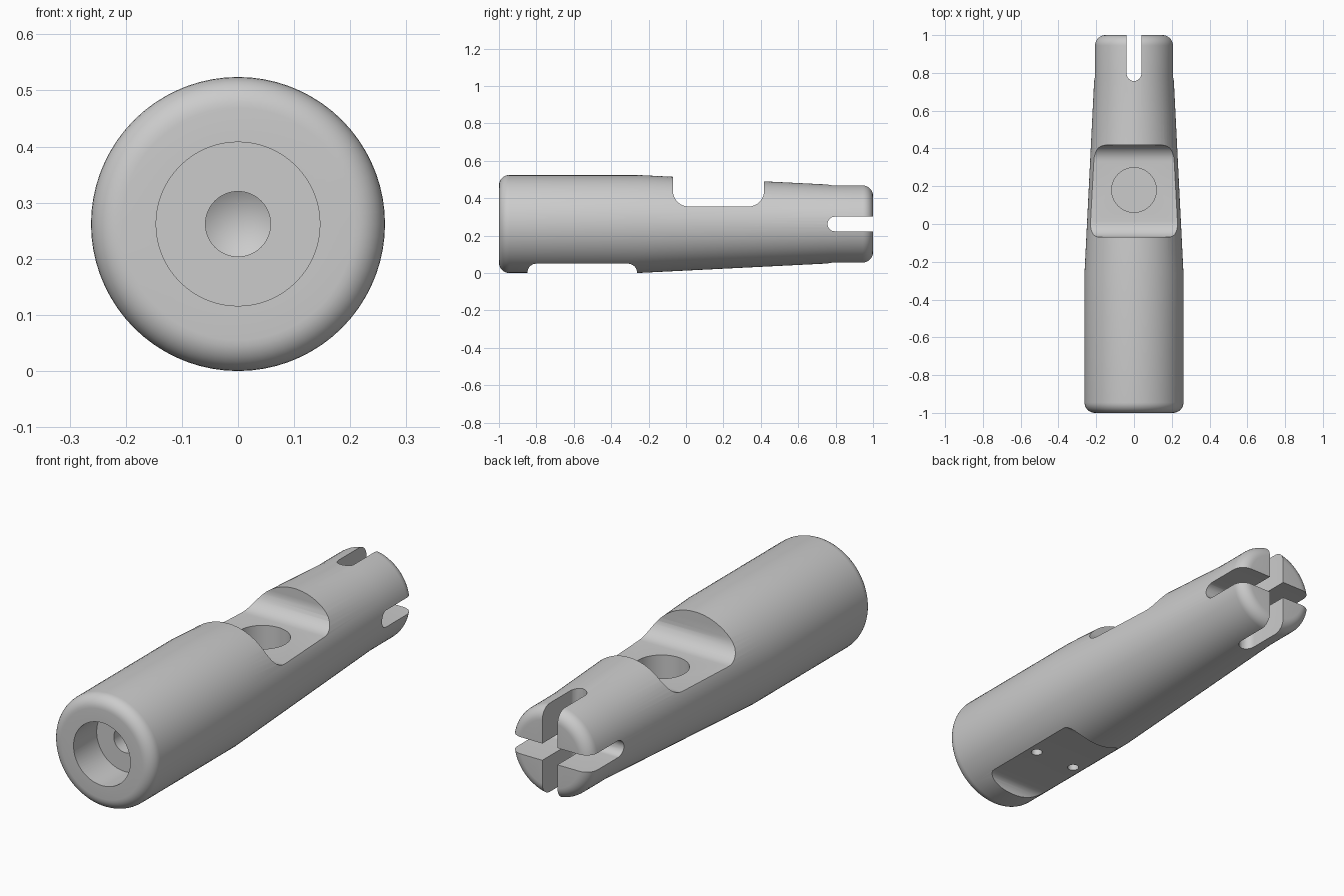
import bpy, bmesh, math
from mathutils import Matrix, Vector

if "Cube" in bpy.data.objects:
    bpy.data.objects.remove(bpy.data.objects["Cube"])

AXIS_Z = 0.262
SEG = 72


def finish(name, bm):
    bmesh.ops.remove_doubles(bm, verts=bm.verts, dist=1e-6)
    bmesh.ops.recalc_face_normals(bm, faces=bm.faces)
    me = bpy.data.meshes.new(name)
    bm.to_mesh(me)
    bm.free()
    ob = bpy.data.objects.new(name, me)
    bpy.context.collection.objects.link(ob)
    return ob


def arc(cx, cy, r, a0, a1, n=8):
    return [(cx + r * math.cos(math.radians(a0 + (a1 - a0) * i / n)),
             cy + r * math.sin(math.radians(a0 + (a1 - a0) * i / n))) for i in range(n + 1)]


def lathe(name, profile, seg=SEG):
    """Revolve (y, radius) points, running from axis to axis, about the long axis."""
    bm = bmesh.new()
    vs = [bm.verts.new((0, y, AXIS_Z + r)) for y, r in profile]
    es = [bm.edges.new(p) for p in zip(vs, vs[1:])]
    bmesh.ops.spin(bm, geom=vs + es, cent=(0, 0, AXIS_Z), axis=(0, 1, 0),
                   angle=math.tau, steps=seg, use_merge=True)
    return finish(name, bm)


def prism(name, outline, half, across="x"):
    """Extrude an outline: (y, z) along x, or (y, x) along z."""
    bm = bmesh.new()
    if across == "x":
        pts, move = [(-half, a, b) for a, b in outline], Vector((2 * half, 0, 0))
    else:
        pts, move = [(b, a, AXIS_Z - half) for a, b in outline], Vector((0, 0, 2 * half))
    face = bm.faces.new([bm.verts.new(p) for p in pts])
    ext = bmesh.ops.extrude_face_region(bm, geom=[face])
    bmesh.ops.translate(bm, vec=move, verts=[v for v in ext["geom"] if isinstance(v, bmesh.types.BMVert)])
    return finish(name, bm)


def drill(name, x, y, r, z0, z1, seg):
    bm = bmesh.new()
    bmesh.ops.create_cone(bm, cap_ends=True, segments=seg, radius1=r, radius2=r, depth=z1 - z0,
                          matrix=Matrix.Translation((x, y, (z0 + z1) / 2)))
    return finish(name, bm)


def cut(target, cutter):
    mod = target.modifiers.new("cut", "BOOLEAN")
    mod.operation, mod.solver, mod.object = "DIFFERENCE", "EXACT", cutter
    bpy.context.view_layer.objects.active = target
    bpy.ops.object.modifier_apply(modifier=mod.name)
    bpy.data.objects.remove(cutter)


# Tapered round handle with rounded ends
F = 0.055
handle = lathe("handle_body",
               [(-1, 0)] + arc(-1 + F, 0.262 - F, F, 180, 90)
               + [(-0.26, 0.262), (0.78, 0.21)]
               + arc(1 - F, 0.21 - F, F, 90, 0) + [(1, 0)])

# Stepped bore in the front end, with a drill point
cut(handle, lathe("front_bore", [(-1.1, 0), (-1.1, 0.146), (-0.83, 0.146), (-0.83, 0.058),
                                 (-0.6, 0.058), (-0.565, 0)], 64))

# Filleted pocket across the top, with a round well in its floor
R = 0.085
cut(handle, prism("top_pocket", [(-0.07, 0.7)] + arc(-0.07 + R, 0.355 + R, R, 180, 270)
                  + arc(0.418 - R, 0.355 + R, R, 270, 360) + [(0.418, 0.7)], 0.4))
cut(handle, drill("pocket_well", 0, 0.18, 0.118, 0.14, 0.45, 64))

# Shallow filleted flat underneath, with two screw holes
R = 0.048
cut(handle, prism("bottom_flat", [(-0.848, -0.1)] + arc(-0.848 + R, 0.05 - R, R, 180, 90)
                  + arc(-0.262 - R, 0.05 - R, R, 90, 0) + [(-0.262, -0.1)], 0.4))
for x in (-0.107, 0.107):
    cut(handle, drill("screw_hole", x, -0.555, 0.025, -0.05, 0.16, 24))

# Crossed slots with round ends at the back
S = 0.039
for across, c in (("x", AXIS_Z), ("z", 0.0)):
    outline = [(1.1, c + S)] + arc(0.757 + S, c, S, 90, 270, 16) + [(1.1, c - S)]
    cut(handle, prism("end_slot", outline, 0.4, across))

# Centre exactly, then smooth with crisp edges
handle.select_set(True)
bpy.context.view_layer.objects.active = handle
bpy.ops.object.shade_smooth_by_angle(angle=math.radians(30))
